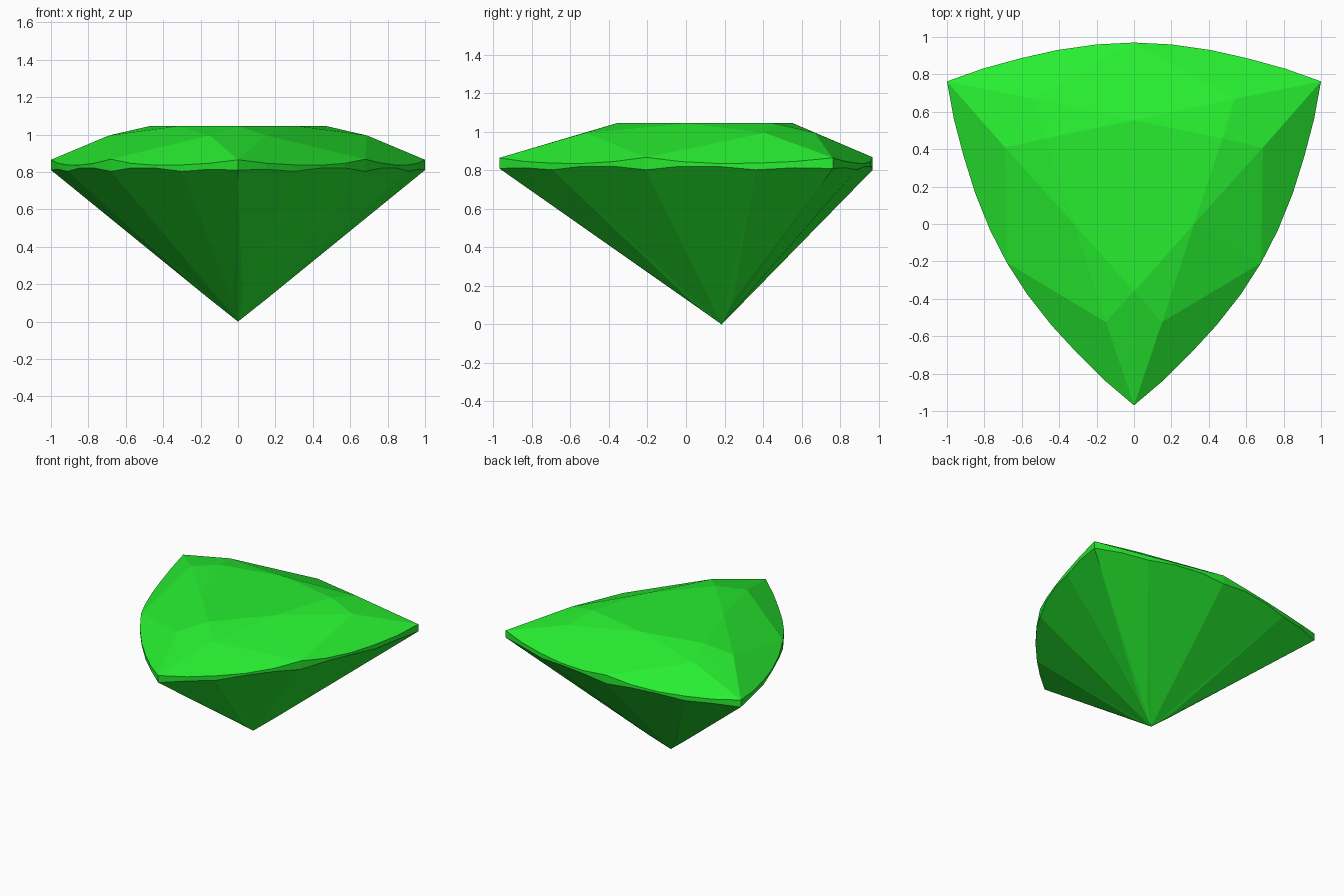
import bpy, bmesh, math
from mathutils import Vector
from mathutils.geometry import normal

if "Cube" in bpy.data.objects:
    bpy.data.objects.remove(bpy.data.objects["Cube"])

CY = 0.185                                   # gem axis sits off-centre in y
# girdle outline of one sixth, corner -> side middle: (tangential, radial)
OUTLINE = [(1, .577), (.81, .645), (.61, .70), (.41, .745), (.2, .775), (0, .785)]


def polar(r, deg, z):
    a = math.radians(deg)
    return Vector((r * math.cos(a), r * math.sin(a), z))


def drop(p, a, b, c):
    """Move p vertically onto the plane through a, b, c."""
    n = normal(a, b, c)
    return Vector((p.x, p.y, a.z - (n.x * (p.x - a.x) + n.y * (p.y - a.y)) / n.z))


def ring(zc, zm):
    pts = []
    for i, (t, r) in enumerate(OUTLINE):
        ang = 60 - math.degrees(math.atan2(t, r)) if i else 0
        pts.append(polar(math.hypot(t, r), ang, zc + (zm - zc) * i / 5))
    return pts


# key points of one sixth (corner at 0 degrees, side middle at 60)
top, low = ring(.865, .868), ring(.81, .803)
centre, apex = Vector((0, 0, 1.045)), Vector((0, 0, 0))
t_corner, t_mid = polar(.545, 0, 1.045), polar(.37, 60, 1.045)
star = polar(.725, 12, .995)
keel, keel_side = Vector((.15, 0, .106)), Vector((.15, .024, .112))

# girdle edges follow the facet planes, giving the scalloped line
for i in range(1, 5):
    top[i] = drop(top[i], top[0], top[5], star)
low[2].z = .803
low[1] = drop(low[1], low[0], low[2], keel_side)
for i in (3, 4):
    low[i] = drop(low[i], low[2], low[5], apex)

faces = [
    [centre, t_corner, t_mid],               # table
    [t_corner, star, t_mid],                 # star facet
    [t_corner, top[0], star],                # half corner kite
    [t_mid, star, top[5]],                   # half side kite
    [star] + top,                            # upper girdle facet
    [low[0], keel_side, keel],               # half keel
    [keel, keel_side, apex],
    [low[0], low[1], low[2], keel_side],     # lower girdle facets
    [keel_side, low[2], apex],
    [apex] + low[2:],
] + [[top[i], low[i], low[i + 1], top[i + 1]] for i in range(5)]

# mirror and repeat the sixth around the axis
bm = bmesh.new()
for k in range(3):
    a = math.radians(-90 + 120 * k)
    c, s = math.cos(a), math.sin(a)
    for m in (1, -1):
        for f in faces:
            pts = [(p.x * c - m * p.y * s, p.x * s + m * p.y * c + CY, p.z) for p in f]
            bm.faces.new([bm.verts.new(p) for p in pts[::m]])
bmesh.ops.remove_doubles(bm, verts=bm.verts[:], dist=1e-4)
bmesh.ops.recalc_face_normals(bm, faces=bm.faces[:])
# join the table into one flat face
table = [f for f in bm.faces if all(v.co.z > 1.04 for v in f.verts)]
bmesh.ops.dissolve_faces(bm, faces=table)

mesh = bpy.data.meshes.new("cut_gem")
bm.to_mesh(mesh)
bm.free()
gem = bpy.data.objects.new("cut_gem", mesh)
bpy.context.collection.objects.link(gem)
mat = bpy.data.materials.new("green_gem")
mat.diffuse_color = (0.02, 0.85, 0.03, 1)
mat.use_nodes = True
mat.node_tree.nodes["Principled BSDF"].inputs["Base Color"].default_value = mat.diffuse_color
mesh.materials.append(mat)
